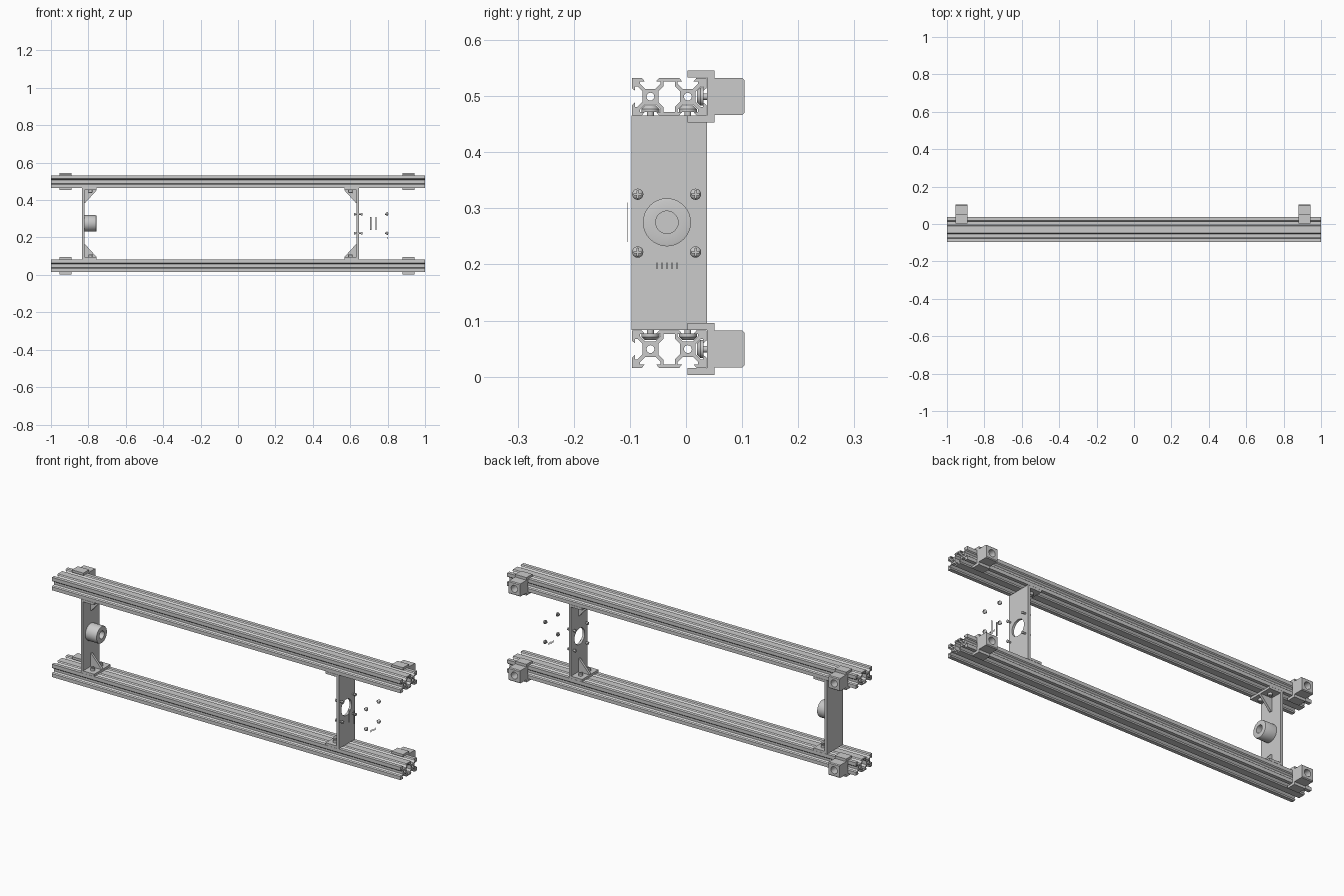
import bpy, bmesh, math
from mathutils import Matrix, Vector

if "Cube" in bpy.data.objects:
    bpy.data.objects.remove(bpy.data.objects["Cube"])

MM = 1 / 300                     # rail profile is drawn in millimetres
YC = -0.03                       # centre line of the rails
RAIL_Z = (0.049, 0.499)
HOLE_Z = 0.275
SCREWS = [(y, z) for y in (-0.086, 0.017) for z in (0.222, 0.325)]


def add(name, mesh):
    ob = bpy.data.objects.new(name, mesh)
    bpy.context.scene.collection.objects.link(ob)
    return ob


def evaluated(ob):
    deps = bpy.context.evaluated_depsgraph_get()
    return bpy.data.meshes.new_from_object(ob.evaluated_get(deps))


def prism(name, loops, a, b, axis='X'):
    """Extrude flat loops (holes allowed) from a to b along an axis."""
    cu = bpy.data.curves.new(name, 'CURVE')
    cu.dimensions, cu.fill_mode, cu.extrude = '2D', 'BOTH', abs(b - a) / 2
    for pts in loops:
        sp = cu.splines.new('POLY')
        sp.points.add(len(pts) - 1)
        for p, (u, v) in zip(sp.points, pts):
            p.co = (u, v, 0, 1)
        sp.use_cyclic_u = True
    tmp = add(name + "_tmp", cu)
    mesh = evaluated(tmp)
    bpy.data.objects.remove(tmp)
    mid = (a + b) / 2
    if axis == 'X':
        m = Matrix(((0, 0, 1, mid), (1, 0, 0, 0), (0, 1, 0, 0), (0, 0, 0, 1)))
    else:
        m = Matrix(((1, 0, 0, 0), (0, 0, -1, mid), (0, 1, 0, 0), (0, 0, 0, 1)))
    bm = bmesh.new()
    bm.from_mesh(mesh)
    bmesh.ops.transform(bm, matrix=m, verts=bm.verts)
    bmesh.ops.remove_doubles(bm, verts=bm.verts, dist=1e-5)
    bmesh.ops.recalc_face_normals(bm, faces=bm.faces)
    bm.to_mesh(mesh)
    bm.free()
    for p in mesh.polygons:
        p.use_smooth = False
    return add(name, mesh)


def lathe(name, profile, steps=32):
    """Revolve (radius, height) points round local z."""
    bm = bmesh.new()
    vs = [bm.verts.new((r, 0, h)) for r, h in profile]
    es = [bm.edges.new(p) for p in zip(vs, vs[1:])]
    bmesh.ops.spin(bm, geom=vs + es, axis=(0, 0, 1), cent=(0, 0, 0),
                   angle=math.tau, steps=steps)
    bmesh.ops.remove_doubles(bm, verts=bm.verts, dist=1e-5)
    bmesh.ops.recalc_face_normals(bm, faces=bm.faces)
    mesh = bpy.data.meshes.new(name)
    bm.to_mesh(mesh)
    bm.free()
    ob = add(name, mesh)
    bpy.ops.object.select_all(action='DESELECT')
    ob.select_set(True)
    bpy.context.view_layer.objects.active = ob
    bpy.ops.object.shade_smooth_by_angle(angle=math.radians(35))
    return ob


def place(ob, loc, direction=(0, 0, 1)):
    ob.location = loc
    ob.rotation_mode = 'QUATERNION'
    ob.rotation_quaternion = Vector((0, 0, 1)).rotation_difference(Vector(direction))
    return ob


def cut(ob, cutter):
    mod = ob.modifiers.new("cut", 'BOOLEAN')
    mod.operation, mod.object, mod.solver = 'DIFFERENCE', cutter, 'EXACT'
    bpy.context.view_layer.update()
    mesh = evaluated(ob)
    ob.modifiers.clear()
    ob.data = mesh
    bpy.data.objects.remove(cutter)


def box(y0, y1, z0, z1):
    return [(y0, z0), (y1, z0), (y1, z1), (y0, z1)]


def circle(y, z, r, n=32):
    return [(y + r * math.cos(math.tau * i / n), z + r * math.sin(math.tau * i / n))
            for i in range(n)]


# Slotted rails: six T-slots, a hollow middle and two bores
half = [(4.6, 10), (3.1, 8.2), (5.5, 8.2), (5.5, 6.9), (2.8, 4.2)]
slot = half + [(-u, v) for u, v in reversed(half)]
outline = []
for cell, quarter, corner in ((10, 0, 1), (-10, 0, 0), (-10, 1, 1), (-10, 2, 1),
                              (10, 2, 0), (10, 3, 1)):
    c, s = round(math.cos(quarter * math.pi / 2)), round(math.sin(quarter * math.pi / 2))
    if corner:
        outline.append((cell + 10 * c - 10 * s, 10 * s + 10 * c))
    outline += [(cell + u * c - v * s, u * s + v * c) for u, v in slot]
cavity = [(-5.8, 2.8), (-3.1, 5.5), (-3.1, 8.2), (3.1, 8.2), (3.1, 5.5), (5.8, 2.8)]
cavity += [(-u, -v) for u, v in cavity]
loops = [outline, cavity, circle(-10, 0, 2.1, 16), circle(10, 0, 2.1, 16)]
for name, zc in zip(("lower_rail", "upper_rail"), RAIL_Z):
    prism(name, [[(YC + u * MM, zc + v * MM) for u, v in lp] for lp in loops], -1, 1)

# Upright end plates, the right one with a large opening
plate = box(-0.097, 0.037, 0.083, 0.465)
prism("left_plate", [plate], -0.834, -0.821)
prism("right_plate", [plate, circle(YC - 0.004, HOLE_Z, 0.042)]
      + [circle(y, z, 0.005, 12) for y, z in SCREWS], 0.634, 0.646)

# Shared clamping bolt with slot nut
bolt = lathe("foot_bolt", [(0, -0.030), (0.010, -0.030), (0.016, -0.024), (0.016, -0.0185),
                           (0.006, -0.0185), (0.006, 0), (0.011, 0), (0.011, 0.012),
                           (0.0095, 0.014), (0.005, 0.014), (0.005, 0.006), (0, 0.006)], 24)
bolt_mesh = bolt.data
bpy.data.objects.remove(bolt)

# Angle feet: flange, middle gusset and two bolts at each plate end
for xf, dx in ((-0.821, 1), (0.634, -1)):
    for zf, dz in ((0.083, 1), (0.465, -1)):
        prism("foot_flange", [box(-0.097, 0.037, *sorted((zf, zf + 0.012 * dz)))],
              *sorted((xf, xf + 0.064 * dx)))
        prism("foot_gusset", [[(xf, zf), (xf + 0.064 * dx, zf),
                               (xf + 0.064 * dx, zf + 0.014 * dz),
                               (xf + 0.004 * dx, zf + 0.08 * dz), (xf, zf + 0.08 * dz)]],
              YC - 0.006, YC + 0.006, 'Y')
        for y in (YC - 10 * MM, YC + 10 * MM):
            place(add("foot_bolt", bolt_mesh), (xf + 0.032 * dx, y, zf + 0.012 * dz), (0, 0, dz))

# Rear clamp blocks gripping the rail ends, counterbored for a bolt
top = [(0.003, 0.034), (0.003, 0.0465), (0.051, 0.0465), (0.051, 0.033),
       (0.100, 0.033), (0.104, 0.029)]
jaw = [(0.0375, 0.034)] + top
clamp = prism("clamp", [jaw + [(u, -v) for u, v in reversed(jaw)]], -0.0325, 0.0325)
bore = lathe("bore_cutter", [(0, 0.02), (0.0065, 0.02), (0.0065, 0.0495), (0.018, 0.0495),
                             (0.018, 0.12), (0, 0.12)])
bore.hide_render = True
place(bore, (0, 0, 0), (0, 1, 0))
cut(clamp, bore)
clamp_mesh = clamp.data
bpy.data.objects.remove(clamp)
for x in (-0.922, 0.912):
    for z in RAIL_Z:
        place(add("rail_clamp", clamp_mesh), (x, 0, z))
        place(add("clamp_bolt", bolt_mesh), (x, 0.0495, z), (0, 1, 0))

# Round hub on the left plate
hub = lathe("hub", [(0, 0), (0.044, 0), (0.044, 0.060), (0.0425, 0.063), (0.039, 0.064),
                    (0.020, 0.064), (0.020, 0.015), (0, 0.015)], 48)
place(hub, (-0.821, YC - 0.004, HOLE_Z), (1, 0, 0))

# Cross-head screws standing off from the right plate, and studs through it
head = lathe("cover_screw", [(0, -0.008), (0.004, -0.008), (0.004, 0), (0.010, 0),
                             (0.010, 0.005), (0.0075, 0.009), (0.004, 0.0105), (0, 0.011)], 20)
for w, h in ((0.007, 0.0014), (0.0014, 0.007)):
    cross = prism("cross_cutter", [box(-w, w, -h, h)], -0.005, 0.005)
    place(cross, (0, 0, 0.011), (1, 0, 0))
    cross.rotation_quaternion = Vector((1, 0, 0)).rotation_difference(Vector((0, 0, 1)))
    cross.hide_render = True
    cut(head, cross)
head_mesh = head.data
bpy.data.objects.remove(head)
stud = lathe("plate_stud", [(0, -0.020), (0.007, -0.020), (0.007, -0.012), (0.004, -0.012),
                            (0.004, 0.018), (0.007, 0.018), (0.007, 0.025), (0, 0.025)], 16)
stud_mesh = stud.data
bpy.data.objects.remove(stud)
for y, z in SCREWS:
    place(add("cover_screw", head_mesh), (0.793, y, z), (1, 0, 0))
    place(add("plate_stud", stud_mesh), (0.640, y, z), (1, 0, 0))

# Row of thin vent bars and two blank marker strips beside the plate
for i in range(5):
    y = YC - 0.004 + (i - 2) * 0.009
    prism("vent_bar", [box(y - 0.001, y + 0.001, 0.192, 0.203)], 0.797, 0.799)
for x in (0.71, 0.738):
    prism("marker_strip", [box(-0.1055, -0.1045, 0.24, 0.31)], x - 0.003, x + 0.003)
